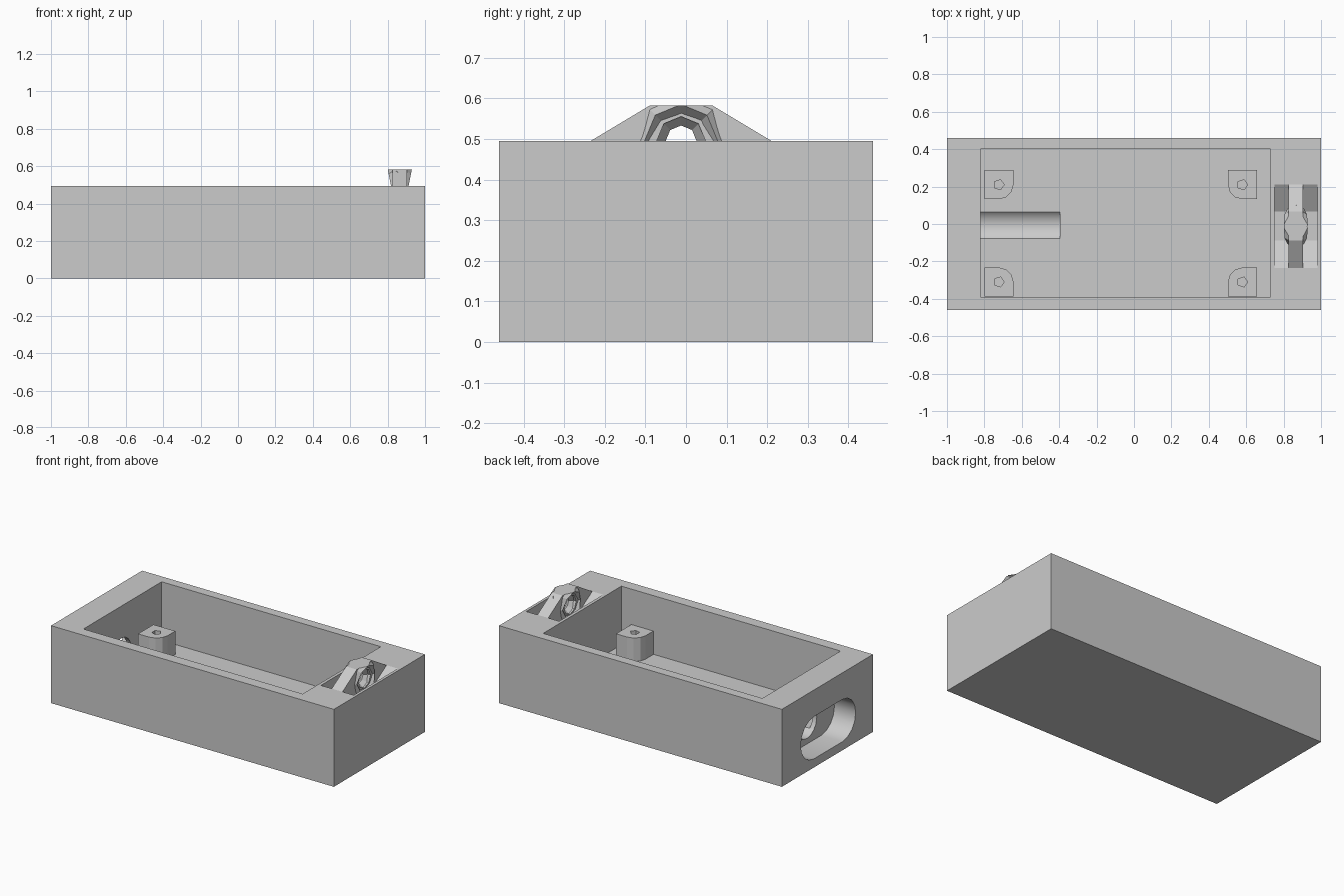
import bpy, bmesh, math
from mathutils import Vector

cube = bpy.data.objects.get("Cube")
if cube:
    bpy.data.objects.remove(cube, do_unlink=True)

grey = bpy.data.materials.new("plain grey")
grey.use_nodes = True
colour = (0.6, 0.6, 0.6, 1)
grey.diffuse_color = colour
grey.node_tree.nodes["Principled BSDF"].inputs["Base Color"].default_value = colour


def finish(name, bm):
    bmesh.ops.recalc_face_normals(bm, faces=bm.faces)
    me = bpy.data.meshes.new(name)
    bm.to_mesh(me)
    bm.free()
    me.materials.append(grey)
    ob = bpy.data.objects.new(name, me)
    bpy.context.collection.objects.link(ob)
    return ob


def prism(name, points, axis, low, high):
    """Extrude a flat outline along x (outline is y, z) or z (outline is x, y)."""
    bm = bmesh.new()
    place = (lambda p: (low, *p)) if axis == "x" else (lambda p: (*p, low))
    face = bm.faces.new([bm.verts.new(place(p)) for p in points])
    out = bmesh.ops.extrude_face_region(bm, geom=[face])
    step = Vector((high - low, 0, 0)) if axis == "x" else Vector((0, 0, high - low))
    moved = [v for v in out["geom"] if isinstance(v, bmesh.types.BMVert)]
    bmesh.ops.translate(bm, verts=moved, vec=step)
    return finish(name, bm)


def arc(cx, cy, r, start, end, steps):
    angles = [math.radians(start + (end - start) * i / steps) for i in range(steps + 1)]
    return [(cx + r * math.cos(a), cy + r * math.sin(a)) for a in angles]


def rect(x0, x1, y0, y1):
    return [(x0, y0), (x1, y0), (x1, y1), (x0, y1)]


def combine(ob, cutter, operation="DIFFERENCE"):
    mod = ob.modifiers.new("cut", "BOOLEAN")
    mod.operation, mod.solver, mod.object = operation, "EXACT", cutter
    bpy.context.view_layer.objects.active = ob
    bpy.ops.object.modifier_apply(modifier=mod.name)
    bpy.data.objects.remove(cutter, do_unlink=True)


def smooth(ob, degrees):
    bpy.ops.object.select_all(action="DESELECT")
    ob.select_set(True)
    bpy.context.view_layer.objects.active = ob
    bpy.ops.object.shade_smooth_by_angle(angle=math.radians(degrees))


TOP, FLOOR, MID = 0.495, 0.12, -0.012

# Case with its main compartment
case = prism("case", rect(-1, 1, -0.46, 0.46), "z", 0, TOP)
combine(case, prism("pocket_cutter", rect(-0.82, 0.73, -0.39, 0.4), "z", FLOOR, 0.7))

# Rounded plug recess in the end wall, and the cable channel behind it
plug = arc(0.135, 0.19, 0.135, -90, 90, 8) + arc(-0.15, 0.19, 0.135, 90, 270, 8)
combine(case, prism("plug_cutter", plug, "x", -1.1, -0.85))
channel = arc(-0.007, 0.19, 0.1, 0, 360, 16)[:-1]
combine(case, prism("channel_cutter", channel, "x", -0.9, -0.395))

# Sloped strap recess at the other end
LONG, SHORT, RISE = 0.2225, 0.0775, 0.087
hexagon = [(MID - LONG, TOP), (MID - SHORT, TOP - RISE), (MID + SHORT, TOP - RISE),
           (MID + LONG, TOP), (MID + SHORT, TOP + RISE), (MID - SHORT, TOP + RISE)]
combine(case, prism("strap_cutter", hexagon, "x", 0.75, 0.982))
smooth(case, 29)

# Strap bar across the recess, opened in the middle
BAR_X = 0.865
bar = prism("strap_bar", hexagon, "x", BAR_X - 0.038, BAR_X + 0.038)
opening = arc(MID, TOP, 0.06, 0, 360, 8)[:-1]
combine(bar, prism("opening_cutter", opening, "x", 0.7, 1.1))

# Faceted eyelet around the opening, trimmed to the bar's outline
bm = bmesh.new()
section = [(-0.052, 0), (0, 1), (0.052, 0), (0, -1)]
rings = []
for i in range(8):
    a = math.radians(45 * i)
    width = 0.047 + 0.018 * abs(math.sin(a))
    rings.append([bm.verts.new((BAR_X + w * width,
                                MID + (0.09 + r) * math.cos(a),
                                TOP + (0.09 + r) * math.sin(a))) for r, w in section])
for i, ring in enumerate(rings):
    nxt = rings[(i + 1) % 8]
    for j in range(4):
        k = (j + 1) % 4
        bm.faces.new((ring[j], ring[k], nxt[k], nxt[j]))
eyelet = finish("strap_eyelet", bm)
combine(eyelet, prism("eyelet_trim", hexagon, "x", 0.7, 1.1), "INTERSECT")

# Four screw posts, each rounded on its inward corner
HALF = 0.0775
for side_x, x, x_name in ((-1, -0.722, "right"), (1, 0.58, "left")):
    for side_y, y, y_name in ((-1, -0.31, "front"), (1, 0.21, "back")):
        outline = [(HALF, -HALF), (HALF, HALF), (-HALF, HALF)] + arc(0, 0, HALF, 180, 270, 3)
        outline = [(x + side_x * px, y + side_y * py) for px, py in outline]
        post = prism(f"{y_name}_{x_name}_post", outline, "z", FLOOR - 0.01, 0.27)
        hole = arc(x, y, 0.028, 0, 360, 5)[:-1]
        combine(post, prism("screw_cutter", hole, "z", FLOOR, 0.4))
